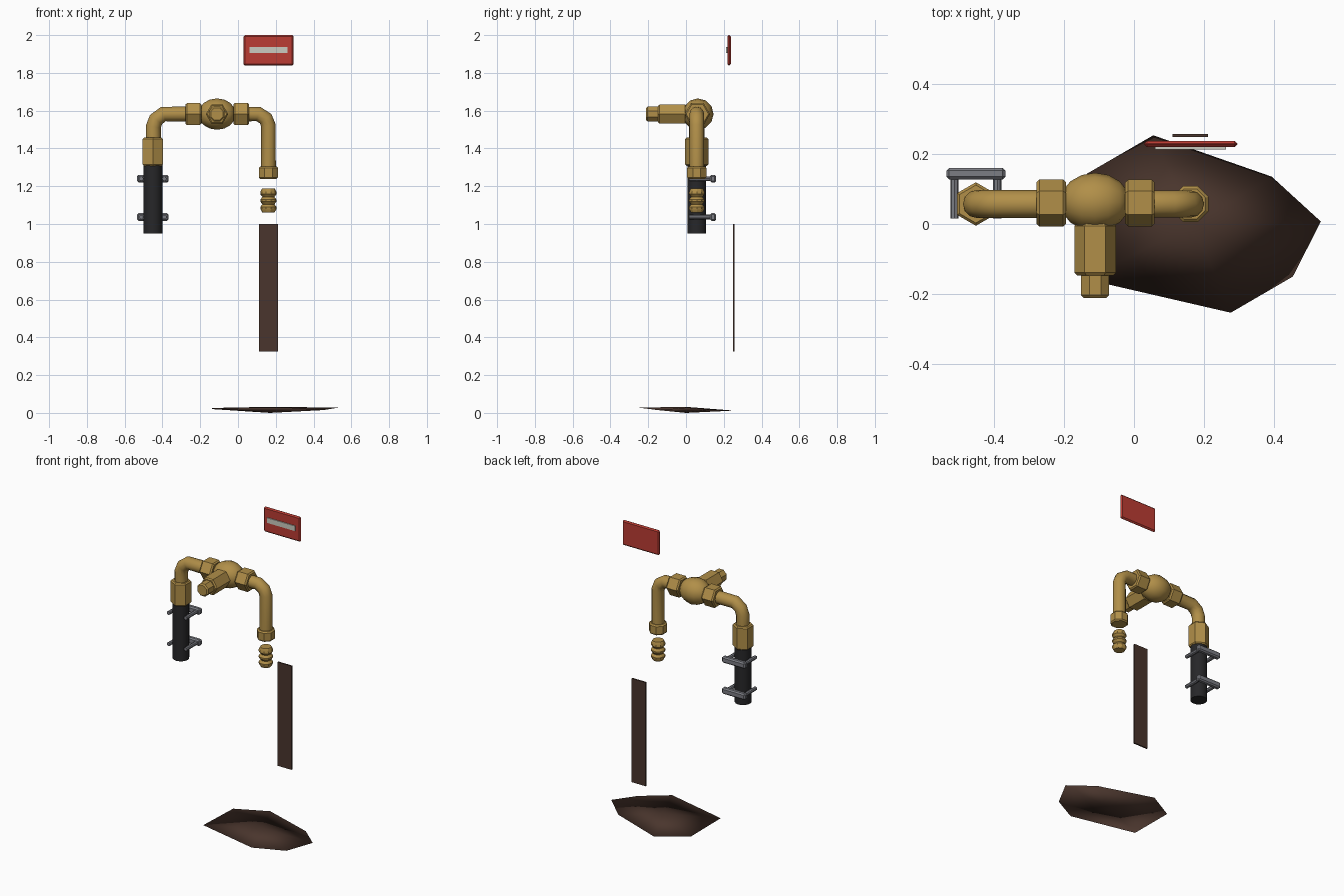
import bpy, bmesh, math
from mathutils import Vector

if "Cube" in bpy.data.objects:
    bpy.data.objects.remove(bpy.data.objects["Cube"])


def material(name, rgb):
    m = bpy.data.materials.new(name)
    m.diffuse_color = (*rgb, 1)
    m.use_nodes = True
    m.node_tree.nodes["Principled BSDF"].inputs["Base Color"].default_value = m.diffuse_color
    return m


BRASS = material("brass", (0.44, 0.275, 0.066))
BLACK = material("black_rubber", (0.02, 0.02, 0.022))
STEEL = material("steel_grey", (0.2, 0.205, 0.23))
RED = material("sign_red", (0.5, 0.045, 0.033))
PALE = material("pale_grey", (0.6, 0.6, 0.53))
STAIN = material("stain_brown", (0.068, 0.036, 0.026))


def finish(ob, mat, angle=40):
    ob.data.materials.clear()
    ob.data.materials.append(mat)
    bpy.ops.object.select_all(action='DESELECT')
    ob.select_set(True)
    bpy.context.view_layer.objects.active = ob
    bpy.ops.object.shade_smooth_by_angle(angle=math.radians(angle))
    return ob


def from_bmesh(name, bm, mat, angle=40):
    bmesh.ops.recalc_face_normals(bm, faces=bm.faces)
    me = bpy.data.meshes.new(name)
    bm.to_mesh(me)
    bm.free()
    ob = bpy.data.objects.new(name, me)
    bpy.context.collection.objects.link(ob)
    return finish(ob, mat, angle)


def box(name, lo, hi, mat, bevel=0):
    """Box between two corners, with an optional chamfer."""
    bm = bmesh.new()
    bmesh.ops.create_cube(bm, size=1)
    lo, hi = Vector(lo), Vector(hi)
    for v in bm.verts:
        v.co = Vector((hi[i] - lo[i]) * v.co[i] + (hi[i] + lo[i]) / 2 for i in range(3))
    if bevel:
        bmesh.ops.bevel(bm, geom=bm.edges[:], offset=bevel, segments=1, affect='EDGES')
    return from_bmesh(name, bm, mat, 25)


def turned(name, centre, axis, profile, sides, mat, start=0, angle=40):
    """Closed stack of rings (radius, position along the axis)."""
    bm = bmesh.new()
    u, w = {'x': ((0, 1, 0), (0, 0, 1)), 'y': ((1, 0, 0), (0, 0, 1)),
            'z': ((1, 0, 0), (0, 1, 0))}[axis]
    n = Vector([float(axis == a) for a in 'xyz'])
    rings = []
    for r, d in profile:
        ring = []
        for i in range(sides):
            a = start + math.tau * i / sides
            ring.append(bm.verts.new(Vector(centre) + n * d
                        + r * (math.cos(a) * Vector(u) + math.sin(a) * Vector(w))))
        rings.append(ring)
    for p, q in zip(rings, rings[1:]):
        for i in range(sides):
            j = (i + 1) % sides
            bm.faces.new((p[i], p[j], q[j], q[i]))
    bm.faces.new(rings[0])
    bm.faces.new(rings[-1])
    return from_bmesh(name, bm, mat, angle)


def nut(name, centre, axis, r, half, sides=6, start=0, mat=BRASS):
    c = 0.008
    return turned(name, centre, axis, [(r - c, -half), (r, c - half), (r, half - c), (r - c, half)],
                  sides, mat, start, 25)


def tube(name, points, r, mat):
    cu = bpy.data.curves.new(name, 'CURVE')
    cu.dimensions = '3D'
    cu.bevel_depth, cu.bevel_resolution, cu.use_fill_caps = r, 4, True
    sp = cu.splines.new('POLY')
    sp.points.add(len(points) - 1)
    for p, co in zip(sp.points, points):
        p.co = (*co, 1)
    ob = bpy.data.objects.new(name, cu)
    bpy.context.collection.objects.link(ob)
    bpy.ops.object.select_all(action='DESELECT')
    ob.select_set(True)
    bpy.context.view_layer.objects.active = ob
    bpy.ops.object.convert(target='MESH')
    return finish(bpy.context.object, mat, 50)


Y, Z = 0.057, 1.582      # centre line of the pipework
XL, XB, XR = -0.451, -0.111, 0.161   # hose, valve body and spout positions

# Supply hose and its brass collar
turned("supply_hose", (XL, Y, 0), 'z', [(0.05, 0.95), (0.05, 1.32)], 16, BLACK)
nut("hose_collar", (XL, Y, 1.382), 'z', 0.062, 0.075, 6, math.pi / 2)

# Bent brass pipes either side of the valve
tube("left_elbow", [(-0.448, Y, 1.45), (-0.448, Y, 1.515), (-0.434, Y, 1.553),
                    (-0.395, Y, Z), (-0.25, Y, Z)], 0.04, BRASS)
tube("right_elbow", [(0.03, Y, Z), (0.108, Y, Z), (0.147, Y, 1.557),
                     (XR, Y, 1.52), (XR, Y, 1.28)], 0.039, BRASS)

# Valve body with union nuts and front outlet
body = [(0.083 * math.sin(t), -0.1 * math.cos(t)) for t in
        [math.pi * k / 8 for k in range(1, 8)]]
turned("valve_body", (XB, Y + 0.006, Z), 'x', body, 12, BRASS)
nut("left_union_nut", (-0.236, Y + 0.003, Z), 'x', 0.067, 0.042)
nut("right_union_nut", (0.017, Y + 0.003, Z), 'x', 0.067, 0.042)
nut("front_outlet_nut", (XB, -0.072, Z), 'y', 0.059, 0.075)
nut("front_outlet_end", (XB, -0.165, Z), 'y', 0.043, 0.046, 8, math.pi / 8)

# Spout tip and the loose ribbed fitting below it
nut("spout_nut", (XR, Y, 1.272), 'z', 0.055, 0.033, 8, math.pi / 8)
ribs = [(0.033, 1.062)]
for z in (1.085, 1.124, 1.163):
    ribs += [(0.043, z - 0.005), (0.043, z + 0.005), (0.032, z + 0.0195)]
ribs[-1] = (0.034, 1.188)
turned("ribbed_fitting", (XR, Y, 0), 'z', ribs, 10, BRASS, 0, 30)

# Two wall clamps holding the hose
for tag, z in (("upper", 1.24), ("lower", 1.037)):
    box(tag + "_clamp_bar", (XL - 0.084, 0.127, z - 0.02), (XL + 0.084, 0.16, z + 0.02), STEEL, 0.008)
    for side, s in (("left", -1), ("right", 1)):
        turned(f"{tag}_clamp_{side}_bolt", (XL + s * 0.061, 0, z), 'y',
               [(0.012, 0.016), (0.012, 0.135)], 8, STEEL)

# Warning sign with a pale bar
box("sign_plate", (0.029, 0.219, 1.838), (0.295, 0.237, 2.0), RED, 0.008)
box("sign_bar", (0.06, 0.213, 1.905), (0.262, 0.22, 1.938), PALE)

# Stain on the wall
box("wall_stain", (0.11, 0.248, 0.325), (0.211, 0.257, 1.0), STAIN)

# Thin irregular puddle: a rim joined to a top and a bottom centre
rim = [(0.055, 0.253, 0.012), (0.393, 0.135, 0.018), (0.533, 0.007, 0.028), (0.453, -0.15, 0.015),
       (0.276, -0.253, 0.028), (-0.14, -0.157, 0.026), (-0.135, 0.143, 0.02)]
bm = bmesh.new()
edge = [bm.verts.new(p) for p in rim]
for z in (0.032, 0.0):
    mid = bm.verts.new((0.17, 0.0, z))
    for i, v in enumerate(edge):
        bm.faces.new((v, edge[(i + 1) % len(edge)], mid))
from_bmesh("floor_puddle", bm, STAIN, 180)
